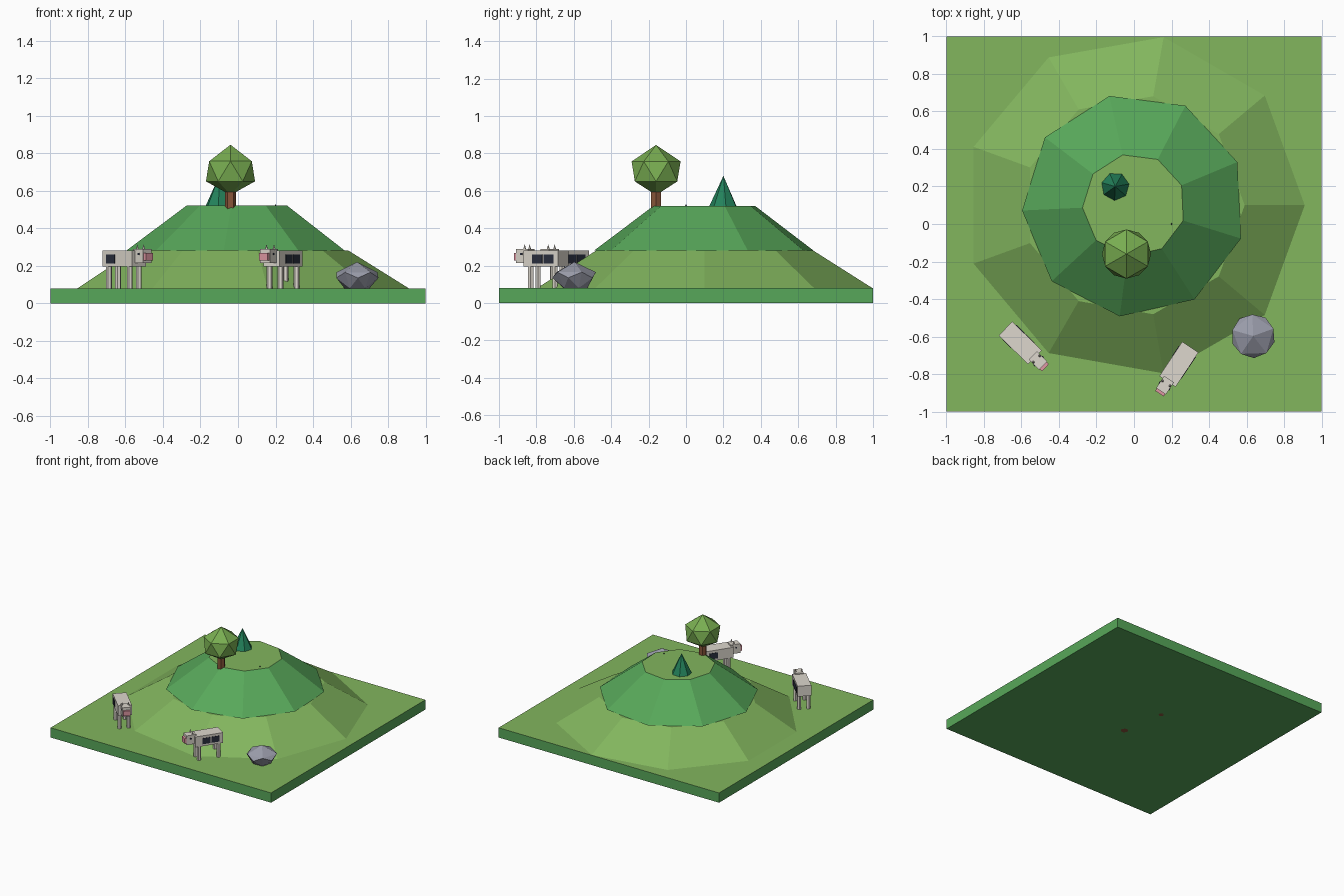
import bpy, bmesh
from math import sin, cos, radians
from mathutils import Matrix, Vector

if "Cube" in bpy.data.objects:
    bpy.data.objects.remove(bpy.data.objects["Cube"])


def material(name, r, g, b):
    m = bpy.data.materials.new(name)
    m.diffuse_color = [(c / 255) ** 2.2 for c in (r, g, b)] + [1]
    m.use_nodes = True
    m.node_tree.nodes["Principled BSDF"].inputs["Base Color"].default_value = m.diffuse_color
    return m


GRASS = material("grass", 129, 180, 94)
GREEN = material("green", 88, 166, 90)
LEAF = material("leaf", 120, 172, 82)
PINE = material("pine", 40, 130, 92)
BARK = material("bark", 135, 86, 60)
STONE = material("stone", 152, 154, 168)
HIDE = material("hide", 220, 214, 204)
DARK = material("dark", 45, 50, 64)
PINK = material("pink", 222, 150, 162)


def hull(name, points, mat, top=None, matrix=Matrix()):
    """Convex flat-faced solid; optional second material on the upward face."""
    bm = bmesh.new()
    verts = [bm.verts.new(matrix @ Vector(p)) for p in points]
    bmesh.ops.convex_hull(bm, input=verts)
    bmesh.ops.dissolve_limit(bm, angle_limit=0.01, verts=bm.verts[:], edges=bm.edges[:])
    bmesh.ops.recalc_face_normals(bm, faces=bm.faces[:])
    mesh = bpy.data.meshes.new(name)
    mesh.materials.append(mat)
    if top:
        mesh.materials.append(top)
        for f in bm.faces:
            f.material_index = int(f.normal.z > 0.99)
    bm.to_mesh(mesh)
    bm.free()
    ob = bpy.data.objects.new(name, mesh)
    bpy.context.collection.objects.link(ob)
    return ob


def ring(n, r, z, centre=(0, 0), start=0):
    if r == 0:
        return [(*centre, z)]
    return [(centre[0] + r * cos(radians(start + 360 * i / n)),
             centre[1] + r * sin(radians(start + 360 * i / n)), z) for i in range(n)]


def box(x0, x1, y0, y1, z0, z1):
    return [(x, y, z) for x in (x0, x1) for y in (y0, y1) for z in (z0, z1)]


# Ground slab and two-step hill
hull("ground", box(-1, 1, -1, 1, 0, 0.08), GREEN, GRASS)
C = (0, 0.1)
hull("lower_hill", ring(9, 0.91, 0.08, C) + ring(9, 0.59, 0.28, C), GRASS)
hull("upper_hill", ring(9, 0.597, 0.28, C, 22.7) + ring(9, 0.275, 0.52, C, 22.7), GREEN, GRASS)

# Round tree
T = (-0.04, -0.16)
hull("round_tree_trunk", ring(6, 0.03, 0, T) + ring(6, 0.03, 0.62, T), BARK)
hull("round_tree_crown", ring(6, 0, 0.845, T) + ring(6, 0.131, 0.757, T, 30)
     + ring(6, 0.131, 0.65, T) + ring(6, 0, 0.577, T), LEAF)

# Pine tree
P = (-0.10, 0.20)
hull("pine_trunk", ring(6, 0.022, 0, P) + ring(6, 0.022, 0.54, P), BARK)
hull("pine_cone", ring(7, 0.077, 0.515, P, 10) + ring(7, 0, 0.68, P), PINE)

# Tiny sprig on the summit
hull("sprig", ring(5, 0.007, 0.515, (0.2, 0)) + ring(5, 0, 0.53, (0.2, 0)), DARK)

# Boulder
R = (0.635, -0.597)
hull("boulder", ring(5, 0, 0.22, R) + ring(5, 0.115, 0.165, R, 20)
     + ring(5, 0.118, 0.135, R, 56) + ring(5, 0.07, 0.08, R, 20), STONE)


def cow(name, rear, angle):
    """Cow facing local +x, with its rump at the local origin."""
    m = Matrix.Translation((*rear, 0)) @ Matrix.Rotation(radians(angle), 4, 'Z')

    def part(label, pts, mat):
        hull(f"{name}_{label}", pts, mat, matrix=m)

    part("body", box(0, 0.22, -0.052, 0.052, 0.195, 0.28), HIDE)
    part("head", box(0.205, 0.282, -0.031, 0.031, 0.215, 0.29), HIDE)
    part("snout", box(0.275, 0.298, -0.027, 0.027, 0.228, 0.268), PINK)
    for s, side in ((1, "left"), (-1, "right")):
        for x, end in ((0.03, "back"), (0.185, "front")):
            c = (x, s * 0.035)
            part(f"{end}_{side}_leg", ring(6, 0.016, 0.08, c) + ring(6, 0.016, 0.2, c), HIDE)
        h = (0.232, s * 0.024)
        part(f"{side}_horn", ring(5, 0.009, 0.285, h) + ring(5, 0, 0.315, h), HIDE)
        y = sorted((s * 0.028, s * 0.035))
        part(f"{side}_eye", box(0.242, 0.254, *y, 0.256, 0.268), DARK)
    # Dark hide patches: two on the left flank, one on the right
    for i, (x, s) in enumerate(((0.028, 1), (0.1, 1), (0.028, -1))):
        y = sorted((s * 0.045, s * 0.0545))
        part(f"patch_{i + 1}", box(x, x + 0.064, *y, 0.212, 0.26), DARK)


cow("left_cow", (-0.685, -0.557), -44.5)
cow("right_cow", (0.30, -0.656), -123.5)
